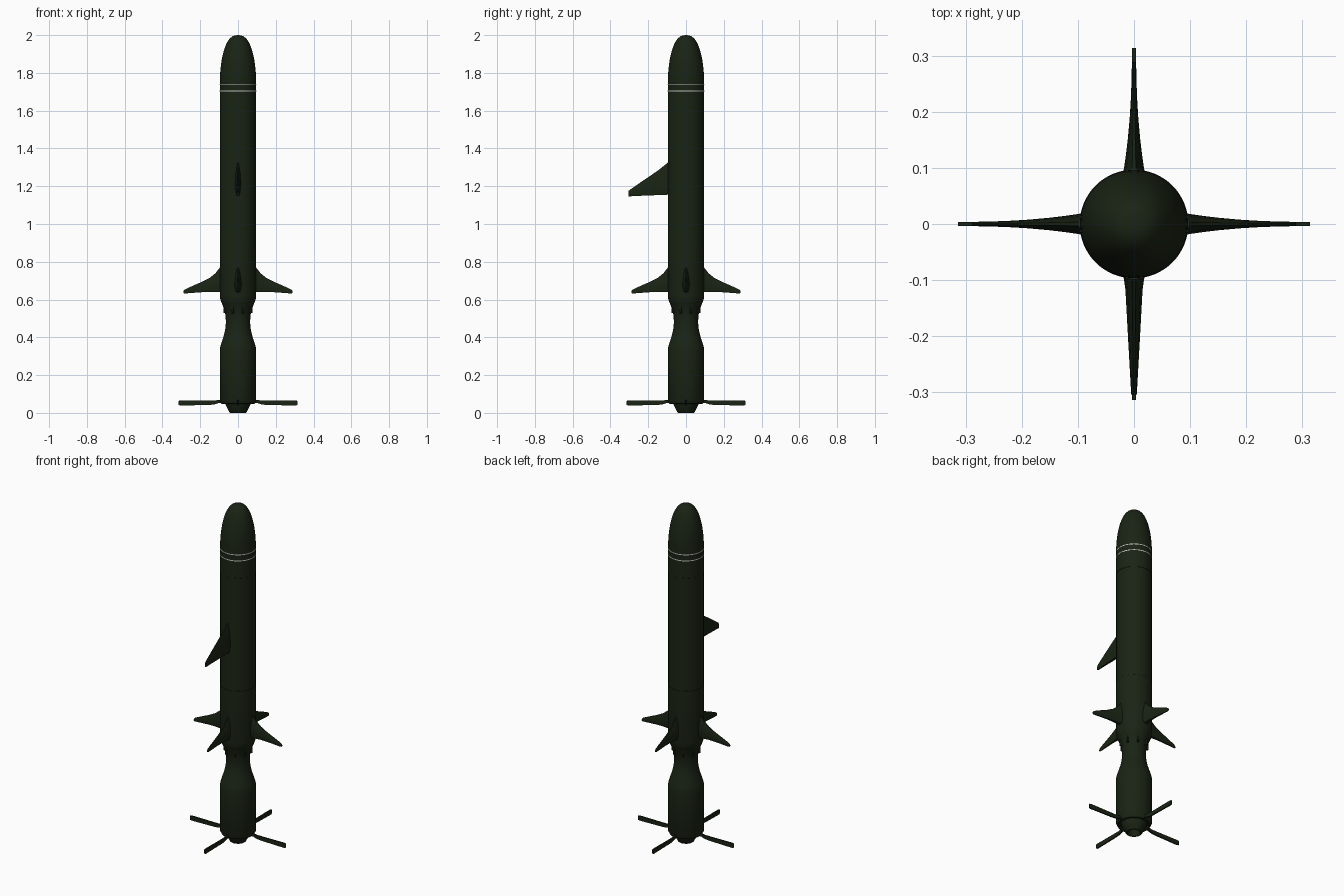
import bpy, bmesh, math
from mathutils import Matrix, Vector

if "Cube" in bpy.data.objects:
    bpy.data.objects.remove(bpy.data.objects["Cube"])


def material(name, rgb):
    m = bpy.data.materials.new(name)
    m.diffuse_color = (*rgb, 1)
    m.use_nodes = True
    m.node_tree.nodes["Principled BSDF"].inputs["Base Color"].default_value = m.diffuse_color
    return m


GREEN = material("dark_green", (0.010, 0.017, 0.007))
WHITE = material("white", (0.8, 0.8, 0.8))


def finish(bm, name, mat, angle=40):
    bmesh.ops.remove_doubles(bm, verts=bm.verts, dist=1e-5)
    bmesh.ops.recalc_face_normals(bm, faces=bm.faces)
    me = bpy.data.meshes.new(name)
    bm.to_mesh(me)
    bm.free()
    ob = bpy.data.objects.new(name, me)
    bpy.context.collection.objects.link(ob)
    me.materials.append(mat)
    bpy.ops.object.select_all(action='DESELECT')
    ob.select_set(True)
    bpy.context.view_layer.objects.active = ob
    bpy.ops.object.shade_smooth_by_angle(angle=math.radians(angle))
    return ob


def lathe(name, profile, mat=GREEN, sides=64):
    """Revolve (radius, z) points around the z axis."""
    bm = bmesh.new()
    vs = [bm.verts.new((r, 0, z)) for r, z in profile]
    es = [bm.edges.new(p) for p in zip(vs, vs[1:])]
    bmesh.ops.spin(bm, geom=vs + es, cent=(0, 0, 0), axis=(0, 0, 1),
                   angle=math.tau, steps=sides, use_merge=True)
    return finish(bm, name, mat)


def fin(name, sections, degrees, angle=40, square=False):
    """Loft cross-sections (radius, z low, z high, half thickness) outward."""
    bm = bmesh.new()
    rot = Matrix.Rotation(math.radians(degrees), 4, 'Z')
    rings = []
    for r, lo, hi, t in sections:
        if square:
            outline = [(-t, lo), (t, lo), (t, hi), (-t, hi)]
        else:  # blunt trailing edge below, fine leading edge above
            h = hi - lo
            outline = [(-t * .6, lo), (t * .6, lo), (t, lo + h * .25), (t * .75, lo + h * .65),
                       (t * .2, hi), (-t * .2, hi), (-t * .75, lo + h * .65), (-t, lo + h * .25)]
        rings.append([bm.verts.new(rot @ Vector((r, y, z))) for y, z in outline])
    for a, b in zip(rings, rings[1:]):
        n = len(a)
        for i in range(n):
            bm.faces.new((a[i], a[(i + 1) % n], b[(i + 1) % n], b[i]))
    bm.faces.new(rings[0])
    bm.faces.new(rings[-1])
    return finish(bm, name, GREEN, angle)


# Main body: rounded nose, long tube, waist and booster
R = 0.0965
nose = [(R * math.cos(a) ** 0.8, 1.74 + 0.26 * math.sin(a))
        for a in (math.radians(d) for d in range(6, 90, 6))]
waist = [(0.094, 0.35), (0.086, 0.375), (0.075, 0.41), (0.067, 0.445), (0.064, 0.48),
         (0.066, 0.515), (0.073, 0.55), (0.085, 0.578), (0.093, 0.598)]
lathe("body", [(0, 0.062), (0.078, 0.062), (0.082, 0.047), (0.089, 0.049), (R, 0.064), (R, 0.335)]
      + waist + [(R, 0.62), (R, 0.93), (R - .001, 0.931), (R - .001, 1.6), (R, 1.601), (R, 1.74)]
      + nose + [(0, 2.0)])

# Exhaust nozzle, open at the bottom
lathe("nozzle", [(0.07, 0.07), (0.066, 0.045), (0.045, 0.003), (0.042, 0.0), (0.036, 0.0),
                 (0.034, 0.004), (0.022, 0.035), (0, 0.04)])

# White stripes under the nose
for k, z in enumerate((1.704, 1.740)):
    lathe(f"stripe_{k + 1}", [(R - .002, z - .0025), (R + .0005, z - .0025),
                              (R + .0005, z + .0025), (R - .002, z + .0025)], WHITE)

for k in range(4):
    # Swept, flared wings
    fin(f"wing_{k + 1}",
        [(0.085, 0.640, 0.785, 0.021), (0.098, 0.640, 0.767, 0.018), (0.12, 0.640, 0.739, 0.0148),
         (0.15, 0.641, 0.715, 0.0112), (0.19, 0.639, 0.694, 0.0076), (0.23, 0.636, 0.677, 0.0052),
         (0.27, 0.633, 0.659, 0.0042), (0.285, 0.633, 0.651, 0.0038), (0.289, 0.636, 0.645, 0.003)],
        k * 90)
    # Thin tail blades
    fin(f"tail_blade_{k + 1}",
        [(0.07, 0.052, 0.066, 0.005), (0.10, 0.053, 0.069, 0.005), (0.125, 0.045, 0.065, 0.0045),
         (0.15, 0.042, 0.065, 0.004), (0.305, 0.039, 0.066, 0.004), (0.314, 0.042, 0.064, 0.0035)],
        k * 90, 30, True)
    # Small paired ribs on the shoulder of the waist
    for s in (-1, 1):
        fin(f"waist_rib_{k + 1}_{'a' if s < 0 else 'b'}",
            [(0.06, 0.525, 0.575, 0.006), (0.080, 0.53, 0.572, 0.004)],
            k * 90 + 22 * s, 30, True)

# Single triangular fin on the front
fin("front_fin",
    [(0.085, 1.155, 1.335, 0.018), (0.096, 1.155, 1.325, 0.0165), (0.15, 1.153, 1.282, 0.0135),
     (0.20, 1.151, 1.248, 0.0108), (0.25, 1.149, 1.214, 0.008), (0.304, 1.146, 1.176, 0.005)],
    -90)
